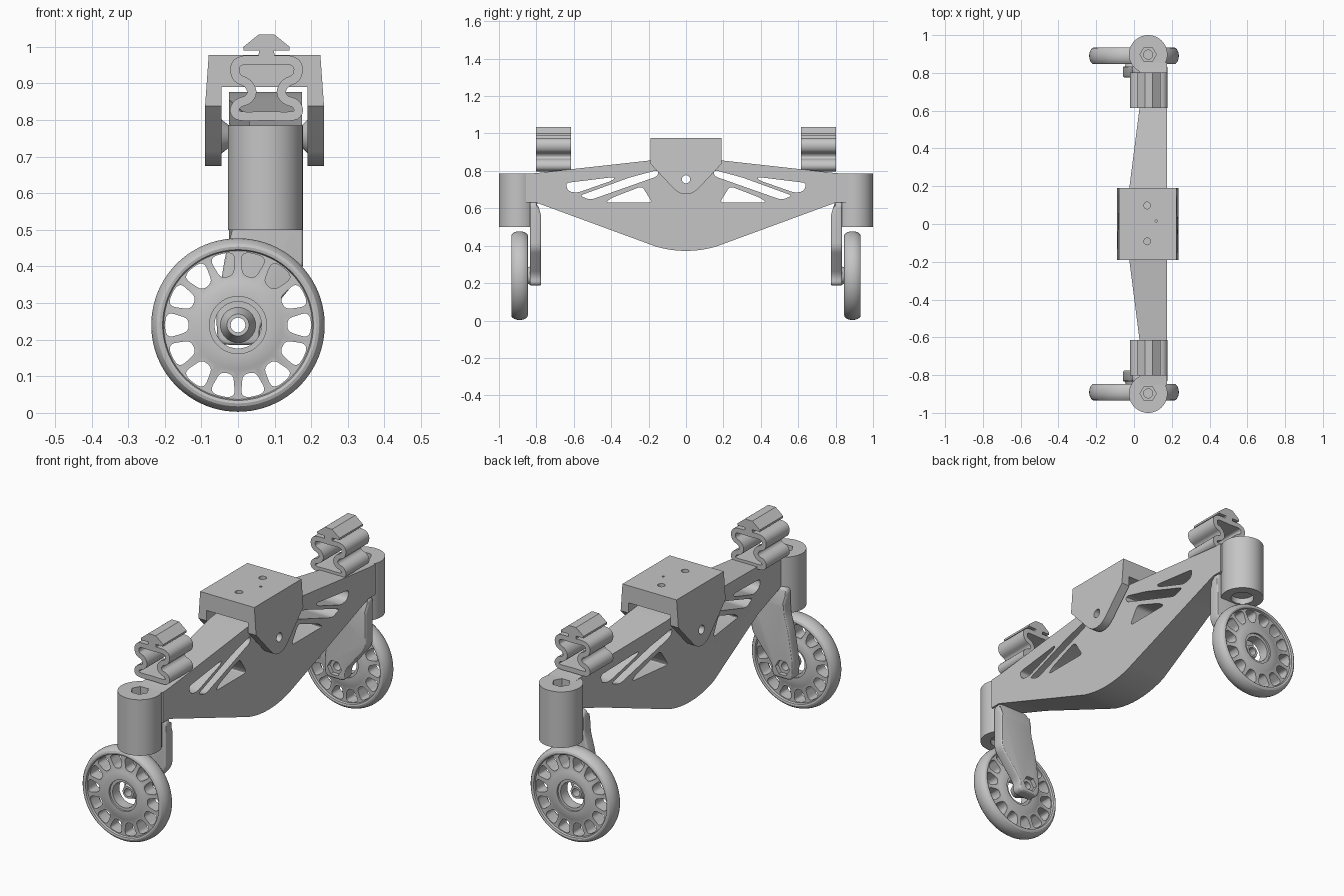
import bpy, bmesh, math
from mathutils import Vector

if "Cube" in bpy.data.objects:
    bpy.data.objects.remove(bpy.data.objects["Cube"])

grey = bpy.data.materials.new("plain_grey")
grey.use_nodes = True
COL = (0.56, 0.56, 0.56, 1)
grey.diffuse_color = COL
grey.node_tree.nodes["Principled BSDF"].inputs["Base Color"].default_value = COL
CX = 0.075        # centre line of the frame
parts = []


def rounded(pts, r, n=5):
    """Round every corner of a 2D outline."""
    out = []
    for i, p in enumerate(pts):
        p, a, b = Vector(p), Vector(pts[i - 1]), Vector(pts[(i + 1) % len(pts)])
        s = p + (a - p).normalized() * min(r, (a - p).length * 0.45)
        e = p + (b - p).normalized() * min(r, (b - p).length * 0.45)
        for k in range(n + 1):
            t = k / n
            out.append(s * (1 - t) ** 2 + p * 2 * t * (1 - t) + e * t * t)
    return out


def circle(u, v, r, n=32):
    return [(u + r * math.cos(math.tau * i / n), v + r * math.sin(math.tau * i / n))
            for i in range(n)]


def place(axis, u, v, w):
    return {"x": (w, u, v), "y": (u, w, v), "z": (u, v, w)}[axis]


def loft(bm, axis, pts_a, a, pts_b, b):
    """Solid between two matching outlines at two heights along an axis."""
    lo = [bm.verts.new(place(axis, p[0], p[1], a)) for p in pts_a]
    hi = [bm.verts.new(place(axis, p[0], p[1], b)) for p in pts_b]
    bm.faces.new(lo)
    bm.faces.new(hi)
    for i in range(len(lo)):
        bm.faces.new((lo[i - 1], lo[i], hi[i], hi[i - 1]))


def prism(bm, axis, pts, a, b):
    loft(bm, axis, pts, a, pts, b)


def slice_at(bm, axis, value):
    co, no = Vector((0, 0, 0)), Vector((0, 0, 0))
    co[axis], no[axis] = value, 1
    bmesh.ops.bisect_plane(bm, geom=bm.verts[:] + bm.edges[:] + bm.faces[:],
                           plane_co=co, plane_no=no)


def finish(name, bm, keep=True):
    bmesh.ops.recalc_face_normals(bm, faces=bm.faces[:])
    me = bpy.data.meshes.new(name)
    bm.to_mesh(me)
    bm.free()
    me.materials.append(grey)
    ob = bpy.data.objects.new(name, me)
    bpy.context.scene.collection.objects.link(ob)
    if keep:
        parts.append(ob)
    return ob


def bake(ob):
    bpy.context.view_layer.update()
    ev = ob.evaluated_get(bpy.context.evaluated_depsgraph_get())
    me = bpy.data.meshes.new_from_object(ev)
    ob.modifiers.clear()
    ob.data = me


def cut(ob, bm):
    """Subtract a temporary solid and drop it again."""
    tool = finish("cutter", bm, keep=False)
    tool.hide_render = True
    mod = ob.modifiers.new("cut", "BOOLEAN")
    mod.operation, mod.solver, mod.object = "DIFFERENCE", "EXACT", tool
    bake(ob)
    bpy.data.objects.remove(tool)


def cut_prism(ob, axis, pts, a, b):
    bm = bmesh.new()
    prism(bm, axis, pts, a, b)
    cut(ob, bm)


def mirror_y(ob):
    mod = ob.modifiers.new("mirror", "MIRROR")
    mod.use_axis = (False, True, False)
    mod.use_mirror_merge = False
    bake(ob)


def both_ends(half):
    return half + [(-y, z) for y, z in reversed(half) if abs(y) > 0.001]


# Beam: outline with window loops filled flat, then given thickness
WINDOWS = [
    [(-0.645, 0.735), (-0.38, 0.768), (-0.39, 0.75), (-0.58, 0.683), (-0.63, 0.69)],
    [(-0.57, 0.667), (-0.3, 0.765), (-0.15, 0.805), (-0.15, 0.772), (-0.51, 0.645)],
    [(-0.43, 0.63), (-0.4, 0.655), (-0.235, 0.718), (-0.18, 0.63)],
]
belly = [(-y, 0.372 + 0.9 * y * y) for y in (0.16, 0.12, 0.08, 0.04, 0)]
lower = both_ends([(-0.855, 0.63), (-0.8, 0.63)] + belly)
upper = [(0.855, 0.785), (0.8, 0.788), (0, 0.877), (-0.8, 0.788), (-0.855, 0.785)]
loops = [lower + upper, circle(0, 0.755, 0.022)]
for w in WINDOWS:
    loops += [[(s * p.x, p.y) for p in rounded(w, 0.022)] for s in (1, -1)]
bm = bmesh.new()
rims = []
for loop in loops:
    vs = [bm.verts.new((0.175, y, z)) for y, z in loop]
    rims += [bm.edges.new((vs[i - 1], vs[i])) for i in range(len(vs))]
bmesh.ops.triangle_fill(bm, edges=rims, use_beauty=True, use_dissolve=False,
                        normal=(1, 0, 0))
grown = bmesh.ops.extrude_face_region(bm, geom=bm.faces[:], use_keep_orig=True)
for v in grown["geom"]:
    if isinstance(v, bmesh.types.BMVert):
        v.co.x = -0.025
for y in (-0.62, -0.19, 0.19, 0.62):
    slice_at(bm, 1, y)
# One flank tapers toward the ends
for v in bm.verts:
    if v.co.x < 0:
        v.co.x += 0.055 * max(0, min(1, (abs(v.co.y) - 0.19) / 0.43))
finish("beam", bm)

# Barrels at the two ends, relieved below for the fork
bm = bmesh.new()
prism(bm, "z", circle(CX, -0.898, 0.102, 64), 0.5, 0.785)
barrel = finish("end_barrels", bm)
cut_prism(barrel, "z", circle(CX, -0.897, 0.043, 6), 0.745, 0.9)
cut_prism(barrel, "z", circle(CX, -0.897, 0.024), 0.7, 0.8)
cut_prism(barrel, "z", circle(CX, -0.898, 0.055), 0.45, 0.53)
cut_prism(barrel, "y", [(-0.1, 0.4), (0.3, 0.4), (0.3, 0.63), (-0.1, 0.63)], -0.828, -0.7)
mirror_y(barrel)

# Single-sided wheel forks
bm = bmesh.new()
arm = [(0.178, 0.635), (0.178, 0.385), (0.06, 0.24), (0.06, 0.186),
       (-0.055, 0.186), (-0.06, 0.27), (-0.035, 0.43), (-0.01, 0.52), (-0.01, 0.635)]
prism(bm, "y", rounded(arm, 0.03), -0.835, -0.775)
slice_at(bm, 2, 0.56)
for v in bm.verts:
    if v.co.z > 0.57 and v.co.y > -0.8:
        v.co.y -= 0.022
fork = finish("wheel_forks", bm)
mod = fork.modifiers.new("soften", "BEVEL")
mod.width, mod.segments, mod.limit_method, mod.angle_limit = 0.01, 3, "ANGLE", 0.9
bake(fork)
cut_prism(fork, "y", circle(0, 0.24, 0.02), -0.9, -0.7)
cut_prism(fork, "y", circle(0, 0.24, 0.04, 6), -0.797, -0.7)
mirror_y(fork)

# Axle bosses: hollow cones reaching into the wheel bores
bm = bmesh.new()
loft(bm, "y", circle(0, 0.24, 0.05), -0.83, circle(0, 0.24, 0.03), -0.885)
axle = finish("axle_bosses", bm)
cut_prism(axle, "y", circle(0, 0.24, 0.02), -0.95, -0.7)
mirror_y(axle)

# Wheels: turned section with rounded tread
half = [(0.064, 0.027), (0.078, 0.027), (0.078, 0.036), (0.118, 0.036), (0.125, 0.032),
        (0.203, 0.032), (0.206, 0.042), (0.214, 0.044), (0.222, 0.041), (0.23, 0.031),
        (0.235, 0.018), (0.237, 0.006)]
section = half + [(r, -h) for r, h in reversed(half)]
bm = bmesh.new()
ring = [bm.verts.new((r, -0.89 + h, 0.24)) for r, h in section]
edges = [bm.edges.new((ring[i - 1], ring[i])) for i in range(len(ring))]
bmesh.ops.spin(bm, geom=ring + edges, cent=(0, -0.89, 0.24), axis=(0, 1, 0),
               angle=math.tau, steps=84)
bmesh.ops.remove_doubles(bm, verts=bm.verts[:], dist=0.0001)
wheel = finish("wheels", bm)

# Fourteen openings between the spokes
bm = bmesh.new()
N = 14
shape = [(0.136, -0.13), (0.19, -0.18), (0.2, -0.1), (0.2, 0.1), (0.19, 0.18), (0.136, 0.13)]
for k in range(N):
    a = math.tau * k / N
    pts = [(r * math.cos(a + t), 0.24 + r * math.sin(a + t)) for r, t in shape]
    prism(bm, "y", rounded(pts, 0.016), -1, -0.8)
cut(wheel, bm)
mirror_y(wheel)

# Centre bracket: saddle with two pointed cheeks
bm = bmesh.new()
cheek = both_ends([(-0.19, 0.977), (-0.19, 0.838), (-0.075, 0.715), (-0.055, 0.695),
                   (-0.03, 0.68), (0, 0.675)])
prism(bm, "x", cheek, -0.09, 0.235)
for v in bm.verts:
    if v.co.z > 0.97:
        v.co.x += 0.01 if v.co.x < 0 else -0.01
bracket = finish("centre_bracket", bm)
cut_prism(bracket, "y", [(-0.045, 0.5), (0.19, 0.5), (0.19, 0.89), (-0.045, 0.89)], -0.3, 0.3)
bm = bmesh.new()
prism(bm, "x", circle(0, 0.755, 0.022), -0.3, 0.4)
for x, y, r in ((0.07, 0.098, 0.018), (0.07, -0.092, 0.018), (0.118, 0.015, 0.006)):
    prism(bm, "z", circle(x, y, r, 20), 0.85, 1.1)
cut(bracket, bm)

# Pivot bosses between cheeks and beam
bm = bmesh.new()
for outer, inner in ((-0.047, -0.024), (0.192, 0.174)):
    loft(bm, "x", circle(0, 0.755, 0.048), outer, circle(0, 0.755, 0.03), inner)
boss = finish("pivot_bosses", bm)
cut_prism(boss, "x", circle(0, 0.755, 0.022), -0.3, 0.4)

# Folded spring clips: a wavy closed ribbon
MX = 0.078
wave = [(0.0, 0.963), (-0.065, 0.963), (-0.086, 0.945), (-0.08, 0.916), (-0.052, 0.9),
        (-0.04, 0.876), (-0.052, 0.856), (-0.078, 0.845), (-0.087, 0.825), (-0.07, 0.811),
        (0.0, 0.811)]
path = [Vector(p) for p in wave] + [Vector((-x, z)) for x, z in wave[-2:0:-1]]
fine, n = [], len(path)
for i in range(n):
    p0, p1, p2, p3 = (path[(i + k) % n] for k in (-1, 0, 1, 2))
    for t in (0, 0.25, 0.5, 0.75):
        fine.append(0.5 * (2 * p1 + (p2 - p0) * t + (2 * p0 - 5 * p1 + 4 * p2 - p3) * t * t
                           + (3 * p1 - p0 - 3 * p2 + p3) * t ** 3))
bm = bmesh.new()
bands = []
for i, p in enumerate(fine):
    d = (fine[(i + 1) % len(fine)] - fine[i - 1]).normalized() * 0.0125
    bands.append([bm.verts.new((MX + p.x - s * d.y, y, p.y + s * d.x))
                  for s, y in ((1, -0.803), (1, -0.615), (-1, -0.615), (-1, -0.803))])
for i in range(len(bands)):
    for k in range(4):
        bm.faces.new((bands[i - 1][k - 1], bands[i - 1][k], bands[i][k], bands[i][k - 1]))
mirror_y(finish("spring_clips", bm))

# Arrow-shaped caps on the clips
bm = bmesh.new()
side = [(0.024, 0.965), (0.02, 0.99), (0.063, 0.99), (0.063, 1.0), (0.021, 1.034)]
outline = side + [(-x, z) for x, z in reversed(side)]
prism(bm, "y", [(MX + x, z) for x, z in outline], -0.803, -0.615)
mirror_y(finish("clip_caps", bm))

# Smooth round surfaces, keep edges crisp
bpy.ops.object.select_all(action="DESELECT")
for ob in parts:
    ob.select_set(True)
bpy.context.view_layer.objects.active = parts[0]
bpy.ops.object.shade_smooth_by_angle(angle=math.radians(30))
